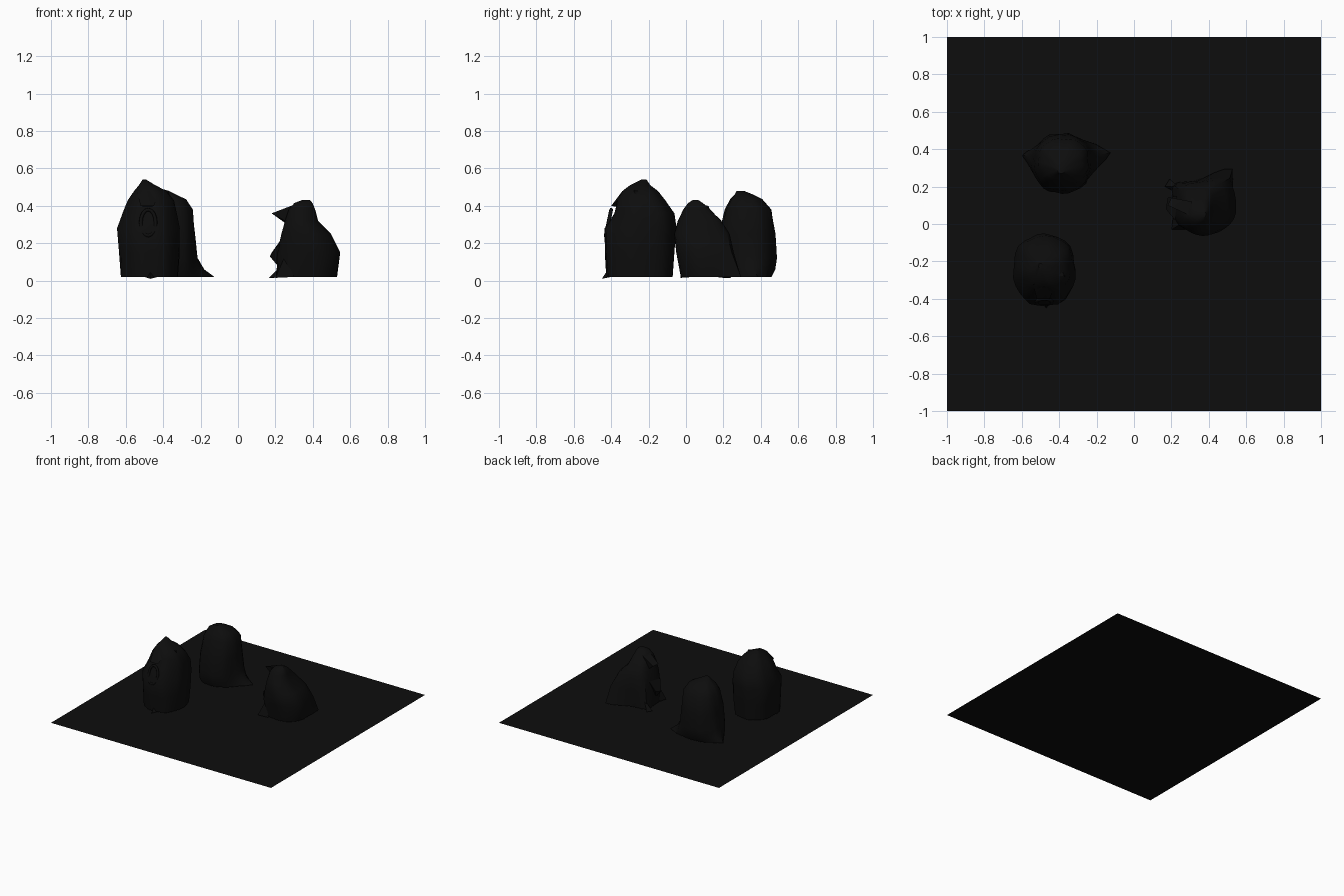
import bpy, bmesh, math, random

cube = bpy.data.objects.get("Cube")
if cube:
    bpy.data.objects.remove(cube)
random.seed(4)

BLACK = (0.004, 0.004, 0.004, 1)
mat = bpy.data.materials.new("black_plastic")
mat.use_nodes = True
mat.diffuse_color = BLACK
mat.node_tree.nodes["Principled BSDF"].inputs["Base Color"].default_value = BLACK
SEGMENTS = 28


def finish(bm, name):
    bmesh.ops.recalc_face_normals(bm, faces=bm.faces[:])
    mesh = bpy.data.meshes.new(name)
    bm.to_mesh(mesh)
    bm.free()
    mesh.materials.append(mat)
    obj = bpy.data.objects.new(name, mesh)
    bpy.context.collection.objects.link(obj)
    bpy.ops.object.select_all(action="DESELECT")
    bpy.context.view_layer.objects.active = obj
    obj.select_set(True)
    bpy.ops.object.shade_smooth_by_angle(angle=math.radians(35))
    return obj


def bag(name, rings, flares, pleats):
    """Loft rings (z, x0, x1, y0, y1); flares (angle, half width, reach, drop) drape onto the floor."""
    bm = bmesh.new()
    loops = []
    for z, x0, x1, y0, y1 in rings:
        loop = []
        for i in range(SEGMENTS):
            a = math.tau * i / SEGMENTS
            c, s = math.cos(a), math.sin(a)
            # Slightly squared outline, with pleats and crumples
            k = (abs(c) ** 2.4 + abs(s) ** 2.4) ** (-1 / 2.4)
            k *= 1 + 0.025 * (math.cos(pleats * a + 5 * z) - 1) + random.uniform(-0.015, 0.01)
            x, y = c * k * (x1 - x0) / 2, s * k * (y1 - y0) / 2
            for angle, width, reach, drop in flares:
                off = abs((math.degrees(a) - angle + 180) % 360 - 180)
                pull = reach * max(0, 1 - off / width) ** 1.6 * math.exp(-(z - 0.02) / drop)
                x += pull * math.cos(math.radians(angle))
                y += pull * math.sin(math.radians(angle))
            loop.append(bm.verts.new((x + (x0 + x1) / 2, y + (y0 + y1) / 2, z)))
        loops.append(loop)
    for low, high in zip(loops, loops[1:]):
        for i in range(SEGMENTS):
            j = (i + 1) % SEGMENTS
            bm.faces.new((low[i], low[j], high[j], high[i]))
    bm.faces.new(loops[0])
    bm.faces.new(loops[-1])
    return finish(bm, name)


def flap(name, points):
    """Folded scrap of plastic: the hull of a few corners."""
    bm = bmesh.new()
    bmesh.ops.convex_hull(bm, input=[bm.verts.new(p) for p in points])
    return finish(bm, name)


# Flat ground sheet
bm = bmesh.new()
bmesh.ops.create_grid(bm, x_segments=1, y_segments=1, size=1)
finish(bm, "ground_sheet")

# Tall bag at the front
bag("tall_bag", [
    (0.02, -.63, -.32, -.43, -.07), (0.15, -.64, -.31, -.44, -.06),
    (0.28, -.65, -.31, -.44, -.05), (0.36, -.62, -.325, -.39, -.06),
    (0.43, -.59, -.34, -.37, -.11), (0.48, -.555, -.38, -.34, -.15),
    (0.51, -.53, -.44, -.30, -.19), (0.54, -.51, -.49, -.24, -.21)], [], 7)
flap("tall_bag_hood", [(-.54, -.32, .47), (-.42, -.32, .47), (-.48, -.34, .48),
                       (-.52, -.40, .40), (-.45, -.40, .40), (-.48, -.34, .39)])
flap("tall_bag_gathered_edge", [(-.44, -.27, .50), (-.37, -.28, .48), (-.40, -.22, .48),
                                (-.36, -.24, .42), (-.44, -.22, .43)])
flap("tall_bag_loose_corner", [(-.50, -.40, .02), (-.43, -.40, .02), (-.47, -.45, .01), (-.47, -.41, .07)])

# Drawstring loop hanging on the front of the tall bag
curve = bpy.data.curves.new("drawstring_loop", "CURVE")
curve.dimensions = "3D"
curve.bevel_depth = 0.01
curve.bevel_resolution = 1
spline = curve.splines.new("POLY")
spline.points.add(15)
spline.use_cyclic_u = True
for i, p in enumerate(spline.points):
    a = math.tau * i / 16
    p.co = (-.48 + .04 * math.cos(a), -.415 - .015 * math.cos(a + 1.6), .31 + .07 * math.sin(a), 1)
curve.materials.append(mat)
bpy.context.collection.objects.link(bpy.data.objects.new("drawstring_loop", curve))

# Round bag at the back, with two corners spread on the floor
bag("round_bag", [
    (0.02, -.53, -.24, .18, .46), (0.06, -.54, -.235, .165, .48),
    (0.12, -.54, -.23, .16, .487), (0.25, -.535, -.23, .175, .48),
    (0.38, -.515, -.24, .205, .46), (0.435, -.48, -.275, .235, .41),
    (0.46, -.44, -.33, .26, .36), (0.48, -.41, -.37, .27, .31)],
    [(14, 65, .13, .06), (168, 55, .075, .05)], 9)

# Slumped bag on the left, draped toward its back corner
bag("slumped_bag", [
    (0.02, .20, .53, -.03, .24), (0.15, .205, .55, -.055, .24),
    (0.25, .23, .50, -.065, .23), (0.32, .25, .43, -.045, .19),
    (0.38, .27, .415, -.015, .13), (0.415, .30, .40, .01, .09), (0.43, .34, .385, .035, .065)],
    [(55, 50, .11, .14), (140, 35, .03, .1)], 5)
flap("slumped_bag_ear", [(.18, .10, .36), (.20, .14, .35), (.31, .04, .41), (.31, .12, .40),
                         (.27, .07, .31), (.25, .12, .31)])
flap("slumped_bag_side_fold", [(.17, .08, .13), (.18, .14, .15), (.22, .02, .20), (.23, .15, .22), (.22, .08, .07)])
flap("slumped_bag_floor_corner", [(.165, .20, .015), (.19, .24, .015), (.24, .16, .02), (.24, .20, .09)])
flap("slumped_bag_front_corner", [(.20, -.03, .015), (.21, .04, .02), (.30, -.03, .02), (.25, .0, .13)])
